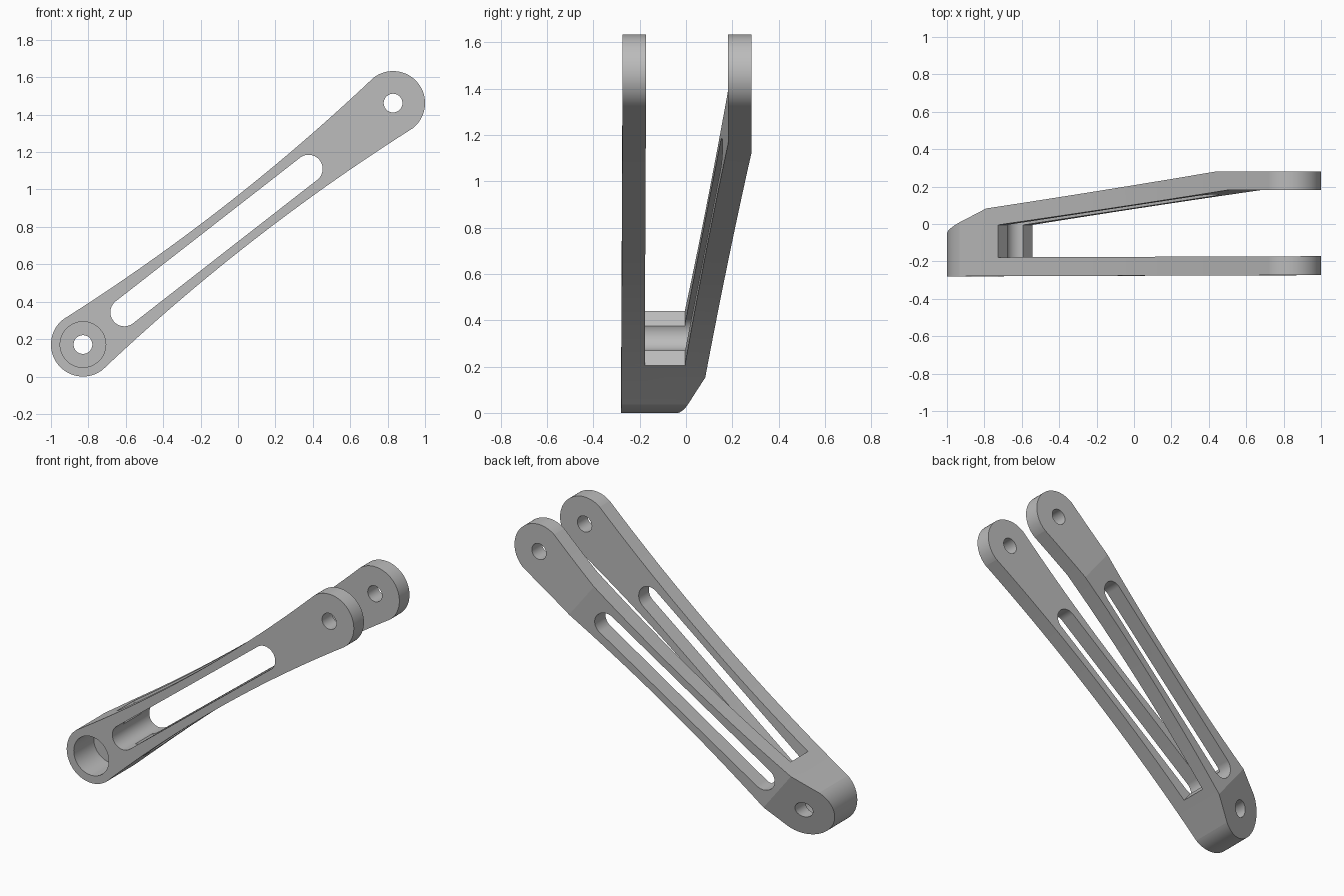
import bpy, bmesh, math
from mathutils import Matrix

cube = bpy.data.objects.get("Cube")
if cube:
    bpy.data.objects.remove(cube, do_unlink=True)

# Lever axis runs from the base pivot to the fork pivot
BASE = (-0.829, 0.171)
TIP = (0.829, 1.462)
END_R = 0.171
WAIST = 0.12
LENGTH = math.dist(BASE, TIP)
ANGLE = math.atan2(TIP[1] - BASE[1], TIP[0] - BASE[0])
PLACE = Matrix.Translation((BASE[0], 0, BASE[1])) @ Matrix.Rotation(-ANGLE, 4, 'Y')


def arc(cx, cy, r, start, end, steps=48):
    """Points on an arc, angles in degrees."""
    angles = [math.radians(start + (end - start) * i / steps) for i in range(steps + 1)]
    return [(cx + r * math.cos(a), cy + r * math.sin(a)) for a in angles]


def prism(name, outline, low, high, lift):
    """Extrude a 2D outline; lift(a, b, depth) turns it into lever space."""
    bm = bmesh.new()
    bottom = [bm.verts.new(lift(a, b, low)) for a, b in outline]
    top = [bm.verts.new(lift(a, b, high)) for a, b in outline]
    bm.faces.new(bottom)
    bm.faces.new(top[::-1])
    n = len(outline)
    for i in range(n):
        j = (i + 1) % n
        bm.faces.new((bottom[j], bottom[i], top[i], top[j]))
    bmesh.ops.recalc_face_normals(bm, faces=bm.faces)
    mesh = bpy.data.meshes.new(name)
    bm.to_mesh(mesh)
    bm.free()
    obj = bpy.data.objects.new(name, mesh)
    bpy.context.collection.objects.link(obj)
    return obj


def face_on(u, v, y):
    return (u, y, v)


def edge_on(u, y, v):
    return (u, y, v)


def combine(target, cutter, operation):
    """Apply a boolean and remove the helper."""
    cutter.hide_render = True
    mod = target.modifiers.new(cutter.name, 'BOOLEAN')
    mod.object, mod.operation, mod.solver = cutter, operation, 'EXACT'
    bpy.context.view_layer.objects.active = target
    bpy.ops.object.modifier_apply(modifier=mod.name)
    bpy.data.objects.remove(cutter, do_unlink=True)


def round_cut(name, u, r, low, high):
    return prism(name, arc(u, 0, r, 0, 360, 96)[:-1], low, high, face_on)


# Waisted silhouette: round ends joined by shallow concave arcs
sag = END_R - WAIST
side_r = ((LENGTH / 2) ** 2 + sag ** 2) / (2 * sag)
half = math.degrees(math.asin(LENGTH / 2 / side_r))
mid, off = LENGTH / 2, WAIST + side_r
outline = (arc(0, 0, END_R, 90, 270)[:-1]
           + arc(mid, -off, side_r, 90 + half, 90 - half, 24)[:-1]
           + arc(LENGTH, 0, END_R, -90, 90)[:-1]
           + arc(mid, off, side_r, 270 + half, 270 - half, 24)[:-1])
lever = prism("forked_lever", outline, -0.5, 0.5, face_on)

# Fork profile: straight front arm, splayed rear arm, bevelled base
fork = [(-0.2, -0.28), (2.4, -0.273), (2.4, -0.172), (0.246, -0.178),
        (0.246, -0.005), (1.795, 0.181), (2.4, 0.181), (2.4, 0.282),
        (1.725, 0.282), (0.17, 0.083), (-0.2, -0.08)]
combine(lever, prism("fork_profile", fork, -0.4, 0.4, edge_on), 'INTERSECT')

# Long slot through both arms
slot = arc(0.281, 0, 0.075, 90, 270) + arc(1.529, 0, 0.075, -90, 90)
combine(lever, prism("slot", slot, -0.6, 0.6, face_on), 'DIFFERENCE')

# Pivot holes and the deep counterbore at the base
combine(lever, round_cut("base_hole", 0, 0.05, -0.6, 0.6), 'DIFFERENCE')
combine(lever, round_cut("tip_hole", LENGTH, 0.05, -0.6, 0.6), 'DIFFERENCE')
combine(lever, round_cut("counterbore", 0, 0.122, -0.6, -0.08), 'DIFFERENCE')

# Tilt into place
lever.data.transform(PLACE)

# Single grey finish
grey = bpy.data.materials.new("plain_grey")
grey.use_nodes = True
colour = (0.5, 0.5, 0.5, 1)
grey.diffuse_color = colour
grey.node_tree.nodes["Principled BSDF"].inputs["Base Color"].default_value = colour
lever.data.materials.clear()
lever.data.materials.append(grey)

bpy.ops.object.select_all(action='DESELECT')
lever.select_set(True)
bpy.context.view_layer.objects.active = lever
bpy.ops.object.shade_smooth_by_angle(angle=math.radians(5))
